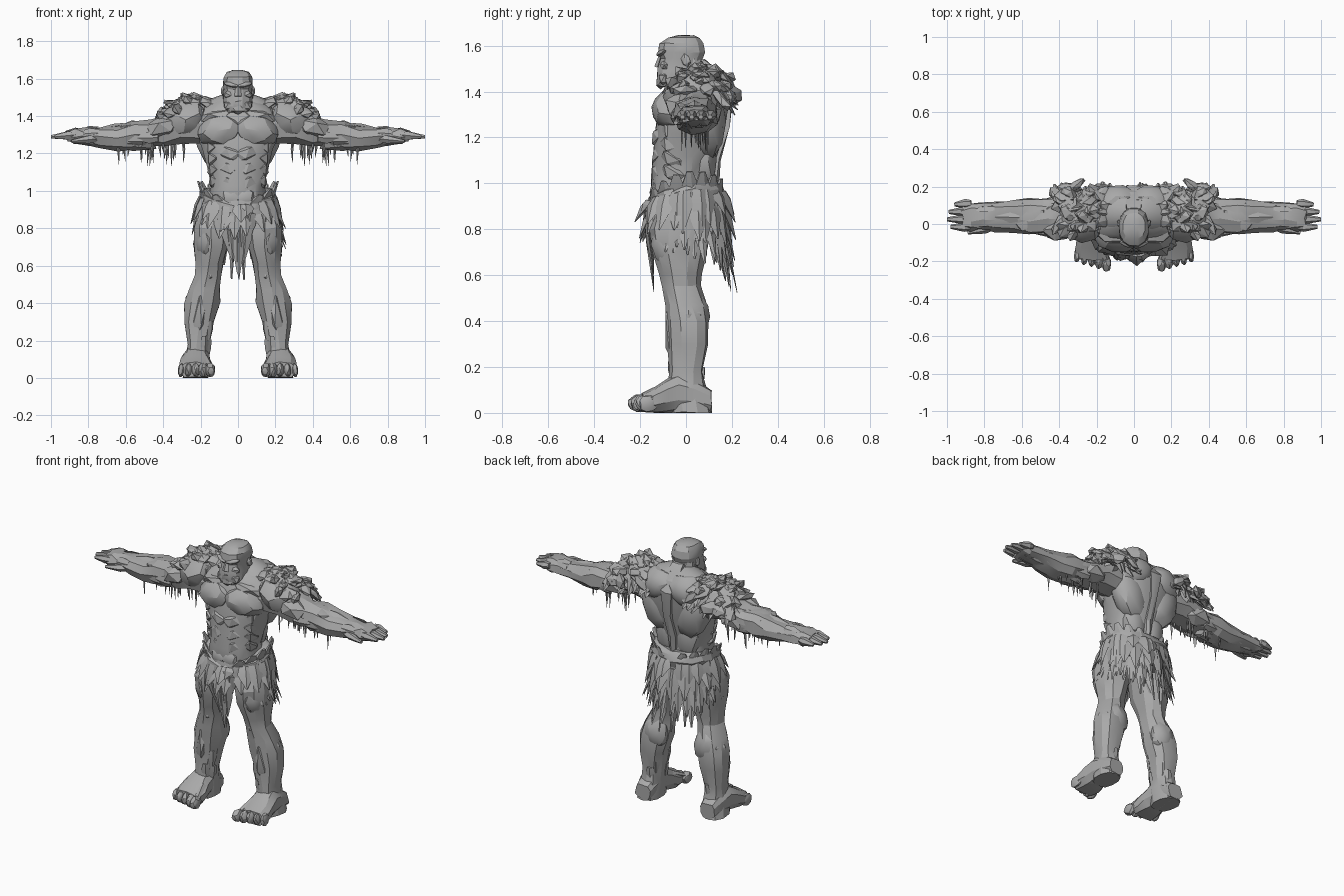
import bpy, bmesh, random
from math import sin, cos, pi, radians, copysign
from mathutils import Vector, Matrix, Euler

random.seed(7)
rnd = random.uniform
cube = bpy.data.objects.get("Cube")
if cube:
    bpy.data.objects.remove(cube)

stone = bpy.data.materials.new("stone grey")
stone.use_nodes = True
GREY = (.4, .4, .4, 1)
stone.diffuse_color = GREY
stone.node_tree.nodes["Principled BSDF"].inputs["Base Color"].default_value = GREY
parts = []


def finish(name, bm, mirror=True):
    """Turn a bmesh into an object, optionally mirrored across x."""
    for v in bm.verts:
        v.co.z = max(v.co.z, 0)
    bmesh.ops.recalc_face_normals(bm, faces=bm.faces)
    mesh = bpy.data.meshes.new(name)
    bm.to_mesh(mesh)
    bm.free()
    mesh.materials.append(stone)
    ob = bpy.data.objects.new(name, mesh)
    bpy.context.collection.objects.link(ob)
    if mirror:
        ob.modifiers.new("Mirror", 'MIRROR').use_mirror_merge = False
    parts.append(ob)


def skin(bm, loops):
    """Join equal loops of vertices with faces and cap both ends."""
    n = len(loops[0])
    for lo, hi in zip(loops, loops[1:]):
        for i in range(n):
            j = (i + 1) % n
            bm.faces.new((lo[i], lo[j], hi[j], hi[i]))
    bm.faces.new(loops[0])
    bm.faces.new(loops[-1])


def loft(bm, axis, rings, n=12, power=.85, rough=.005):
    """Skin rings of (position, centre a, centre b, radius a, radius b) along an axis."""
    loops = []
    for t, a, b, ra, rb in rings:
        loop = []
        for i in range(n):
            w = 2 * pi * (i + .5) / n
            c, s = cos(w), sin(w)
            p = a + ra * copysign(abs(c) ** power, c) + rnd(-rough, rough)
            q = b + rb * copysign(abs(s) ** power, s) + rnd(-rough, rough)
            h = t + rnd(-rough, rough)
            co = {'x': (h, p, q), 'y': (p, h, q), 'z': (p, q, h)}[axis]
            loop.append(bm.verts.new(co))
        loops.append(loop)
    skin(bm, loops)


def lump(bm, loc, size, rot=(0, 0, 0), detail=2, rough=.08):
    """Faceted ellipsoid for muscles and boulders; rot in degrees."""
    turn = Euler([radians(r) for r in rot]).to_matrix().to_4x4()
    m = Matrix.Translation(loc) @ turn @ Matrix.Diagonal((*size, 1))
    made = bmesh.ops.create_icosphere(bm, subdivisions=detail, radius=1)
    for v in made["verts"]:
        v.co = m @ (v.co * (1 + rnd(-rough, rough)))


def spike(bm, start, end, r0, r1, flat=1, n=5, facing=(0, 0, 1)):
    """Tapered shard between two points, flattened along the facing direction."""
    start, end = Vector(start), Vector(end)
    d = (end - start).normalized()
    side = d.cross(Vector(facing)).normalized()
    out = side.cross(d)
    skin(bm, [[bm.verts.new(p + side * r * cos(2 * pi * i / n) + out * r * flat * sin(2 * pi * i / n))
               for i in range(n)]
              for p, r in ((start, r0 * .7), (start.lerp(end, .35), r0), (end, r1))])


def sag(x, y):
    """Height offset of the waist line: low in front, high at the sides and back."""
    return .2 * y + 1.1 * x * x - .03


# Torso
bm = bmesh.new()
loft(bm, 'z', [(.84, 0, 0, .16, .12), (.95, 0, -.01, .16, .14), (1.03, 0, -.015, .145, .135),
               (1.12, 0, -.005, .165, .14), (1.22, 0, .015, .19, .15), (1.32, 0, .03, .23, .155),
               (1.4, 0, .045, .24, .145), (1.46, 0, .05, .17, .12), (1.5, 0, .05, .08, .08)], 16)
finish("torso", bm, False)

# Chest, belly and back muscles
bm = bmesh.new()
lump(bm, (.1, -.07, 1.32), (.125, .08, .085), (0, 10, 12), rough=.05)
lump(bm, (.11, -.04, 1.4), (.13, .07, .04), (0, 10, 8), 1, .05)
finish("chest_muscles", bm)
bm = bmesh.new()
for z in (1.2, 1.12, 1.04):
    lump(bm, (.045, -.115, z), (.065, .037, .048), (0, -20, 10), 1, .1)
lump(bm, (.035, -.12, .96), (.06, .04, .06), rough=.08)
for k in range(4):
    lump(bm, (.13 - .005 * k, -.04, 1.22 - .06 * k), (.045, .08, .045), (-25, 25, 0), 1)
finish("belly_muscles", bm)
bm = bmesh.new()
lump(bm, (.115, .09, 1.27), (.115, .085, .18), (0, 18, 0), rough=.03)
lump(bm, (.11, .12, 1.4), (.13, .085, .1), (0, 20, -15), rough=.04)
lump(bm, (.065, .08, 1.1), (.08, .055, .14), rough=.04)
lump(bm, (.1, .06, 1.46), (.13, .09, .05), (0, 22, 0))
finish("back_muscles", bm)
bm = bmesh.new()
loft(bm, 'z', [(.98, 0, .12, .02, .02), (1.1, 0, .13, .025, .02), (1.25, 0, .175, .025, .02),
               (1.4, 0, .19, .04, .02), (1.48, 0, .13, .05, .03), (1.54, 0, .07, .04, .02)], 6)
finish("spine_ridge", bm, False)

# Neck and head
bm = bmesh.new()
loft(bm, 'z', [(1.4, 0, .03, .11, .11), (1.46, 0, .02, .08, .08), (1.54, 0, .01, .068, .065)], 10)
finish("neck", bm, False)
bm = bmesh.new()
loft(bm, 'z', [(1.42, 0, -.08, .055, .04), (1.45, 0, -.06, .077, .068), (1.5, 0, -.03, .08, .095),
               (1.545, 0, -.02, .077, .095), (1.57, 0, -.02, .082, .105), (1.61, 0, -.02, .077, .098),
               (1.635, 0, -.01, .06, .07), (1.645, 0, 0, .03, .035)], 12, rough=.002)
finish("head", bm, False)
bm = bmesh.new()
lump(bm, (.038, -.108, 1.568), (.042, .016, .013), (0, -14, 22))
lump(bm, (.05, -.095, 1.515), (.028, .02, .02), (0, 20, 0), 1)
lump(bm, (.04, -.093, 1.455), (.038, .03, .035), detail=1)
lump(bm, (.08, 0, 1.535), (.012, .022, .03), (15, 0, -15), 1)
finish("face_features", bm)
bm = bmesh.new()
spike(bm, (0, -.105, 1.57), (0, -.125, 1.505), .014, .02, .7, 4, (0, -1, 0))
lump(bm, (0, -.11, 1.44), (.045, .022, .03), detail=1)
lump(bm, (0, -.115, 1.48), (.04, .014, .008), detail=1)
finish("nose_mouth_and_chin", bm, False)

# Arms
bm = bmesh.new()
loft(bm, 'x', [(.18, .04, 1.36, .11, .11), (.3, .04, 1.35, .11, .1), (.4, .04, 1.32, .1, .085),
               (.47, .04, 1.31, .09, .07), (.56, .04, 1.3, .095, .08), (.64, .04, 1.285, .09, .07),
               (.74, .04, 1.288, .075, .052), (.82, .04, 1.293, .07, .043), (.87, .04, 1.295, .08, .04),
               (.92, .04, 1.292, .07, .025)], 9, rough=.01)
finish("arms", bm)
bm = bmesh.new()
lump(bm, (.28, .03, 1.38), (.13, .13, .1), (0, 25, 0))
lump(bm, (.4, -.02, 1.34), (.1, .075, .06), (0, 10, -8), 1)
lump(bm, (.39, .09, 1.3), (.11, .07, .06), (0, 5, 8), 1)
lump(bm, (.56, .04, 1.33), (.12, .085, .05), (0, 8, 0), 1)
lump(bm, (.56, .03, 1.26), (.14, .075, .05), (0, -6, 0), 1)
finish("arm_muscles", bm)

# Rough slabs on the forearms
bm = bmesh.new()
for k in range(20):
    w, x = rnd(0, 2 * pi), rnd(.42, .76)
    thin = 1.02 - (x - .5) * 1.2
    spike(bm, (x, .04 + .09 * thin * cos(w), 1.295 + .067 * thin * sin(w)),
          (x + .14, .04 + .075 * thin * cos(w), 1.29 + .048 * thin * sin(w)),
          .032, .006, .4, 4, (0, cos(w), sin(w)))
finish("forearm_slabs", bm)

# Fingers and thumbs
bm = bmesh.new()
for k, reach in enumerate((.96, .99, 1, .98)):
    y = .11 - .042 * k
    spike(bm, (.87, y, 1.3), (reach, y * .95, 1.289), .026, .011, .95, 6)
spike(bm, (.75, -.01, 1.28), (.89, -.045, 1.265), .03, .011, .8, 6)
finish("fingers", bm)

# Boulders heaped on the shoulders, long side leaning up and outward
bm = bmesh.new()
for k in range(52):
    a, e = k * 2.4, radians(5 + (k * 37) % 80)
    dx, dy, dz = cos(a) * cos(e), sin(a) * cos(e), sin(e)
    loc = (.26 + .18 * dx, .07 + .145 * dy, 1.375 + .115 * dz - .04 * max(0, dx))
    if loc[1] < .01 and loc[0] < .23:
        continue
    lump(bm, loc, (rnd(.05, .08), rnd(.035, .05), rnd(.022, .03)),
         (-60 * dy + rnd(-20, 20), rnd(-45, 0) + 55 * max(0, dx), rnd(-50, 50)), 1, .15)
finish("shoulder_boulders", bm)

# Hanging shards below the arms and behind the shoulders
bm = bmesh.new()
for k in range(22):
    x, y = rnd(.27, .66), rnd(-.02, .1)
    spike(bm, (x, y, 1.26), (x + rnd(-.01, .01), y, rnd(1.13, 1.21)), .007, .001, .6, 4, (0, 1, 0))
for k in range(14):
    x = rnd(.12, .42)
    spike(bm, (x, .15, rnd(1.38, 1.46)), (x + rnd(-.03, .03), rnd(.19, .23), rnd(1.29, 1.38)),
          .03, .005, .4, 4, (0, 1, 0))
finish("hanging_shards", bm)

# Legs
bm = bmesh.new()
loft(bm, 'z', [(.94, .1, -.01, .1, .11), (.8, .14, -.03, .1, .125), (.7, .145, -.03, .092, .12),
               (.61, .15, -.025, .076, .09), (.55, .16, -.02, .07, .08), (.47, .18, -.003, .085, .088),
               (.4, .192, .007, .097, .096), (.3, .207, .01, .082, .088), (.18, .215, 0, .06, .075),
               (.1, .22, .005, .065, .088), (0, .225, .02, .07, .09)], 10, rough=.006)
finish("legs", bm)
bm = bmesh.new()
lump(bm, (.16, -.07, .74), (.07, .08, .12), (4, -4, 0), rough=.04)
lump(bm, (.14, .02, .76), (.085, .07, .13), rough=.04)
lump(bm, (.16, -.07, .56), (.045, .035, .05), detail=1)
lump(bm, (.175, .045, .42), (.08, .06, .1), rough=.05)
lump(bm, (.24, .01, .38), (.05, .065, .12), detail=1)
lump(bm, (.2, -.05, .36), (.04, .045, .16), (0, -6, 0), 1)
finish("leg_muscles", bm)
bm = bmesh.new()
for k in range(12):
    w, z = rnd(0, 2 * pi), rnd(.18, .45)
    x = .245 - .13 * z
    spike(bm, (x + .075 * cos(w), .08 * sin(w), z), (x + .06 * cos(w), .065 * sin(w), z - .12),
          .026, .006, .4, 4, (cos(w), sin(w), 0))
finish("leg_slabs", bm)

# Feet and toes
bm = bmesh.new()
loft(bm, 'y', [(.11, .225, .05, .05, .05), (.04, .223, .075, .068, .075), (-.03, .223, .09, .072, .09),
               (-.08, .225, .075, .08, .075), (-.13, .225, .055, .09, .058),
               (-.19, .225, .042, .09, .042)], 10)
finish("feet", bm)
bm = bmesh.new()
for k in range(5):
    x = .147 + .039 * k
    lump(bm, (x, -.21 + .012 * k, .042), (.026 - .002 * k, .045, .038), (8, 0, -4 + 3 * k), rough=.1)
    spike(bm, (.19 + .018 * k, -.05, .13), (x, -.2 + .012 * k, .06), .022, .016, .7, 5)
finish("toes", bm)

# Belt following the tilted waist line, with raised leaf plates
bm = bmesh.new()
loft(bm, 'z', [(.91, 0, 0, .19, .155), (.95, 0, 0, .205, .17), (.985, 0, 0, .2, .165),
               (1.01, 0, 0, .16, .14)], 18, rough=.008)
for v in bm.verts:
    v.co.z += sag(v.co.x, v.co.y)
finish("belt", bm, False)
bm = bmesh.new()
for k in range(7):
    a = radians(-55 + 20 * k)
    c, s = cos(a), sin(a)
    spike(bm, (.15 * c, .14 * s, .9), (.215 * c, .17 * s, .98 + .07 * c * c + .03 * s),
          .055, .015, .35, 5, (c, s, 0))
finish("belt_plates", bm)

# Ragged skirt: an inner shell under tiers of broad leaves and torn strips
bm = bmesh.new()
loft(bm, 'z', [(.82, 0, 0, .22, .165), (.88, 0, 0, .21, .17), (.95, 0, 0, .19, .155)], 18)
finish("skirt_lining", bm, False)
bm = bmesh.new()
for tier, count in enumerate((20, 24, 30, 30)):
    for k in range(count):
        a = 2 * pi * (k + rnd(-.4, .4)) / count
        c, s = cos(a), sin(a)
        if s < -.5 and tier > 1:
            continue
        top = .96 + sag(.2 * c, .165 * s) * .6 - .05 * tier
        low = .83 - (.06 + .03 * max(0, s) - .015 * abs(c)) * tier + rnd(-.05, .04)
        flare = rnd(.95, 1.1)
        spike(bm, (.2 * c, .165 * s, top), (.24 * c * flare, .205 * s * flare, low),
              rnd(.04, .055) - .008 * tier, .004, .35, 4, (c, s, rnd(0, .5)))
for k in range(15):
    x = rnd(-.08, .08)
    spike(bm, (x, -.17, rnd(.8, .91)), (x * .6, -.14, .48 + abs(x) * 2.5 + rnd(0, .08)),
          .034, .002, .4, 4, (0, -1, 0))
finish("skirt_strips", bm, False)

# Keep sharp facets crisp
bpy.ops.object.select_all(action='DESELECT')
for ob in parts:
    ob.select_set(True)
    bpy.context.view_layer.objects.active = ob
bpy.ops.object.shade_smooth_by_angle(angle=radians(24))
